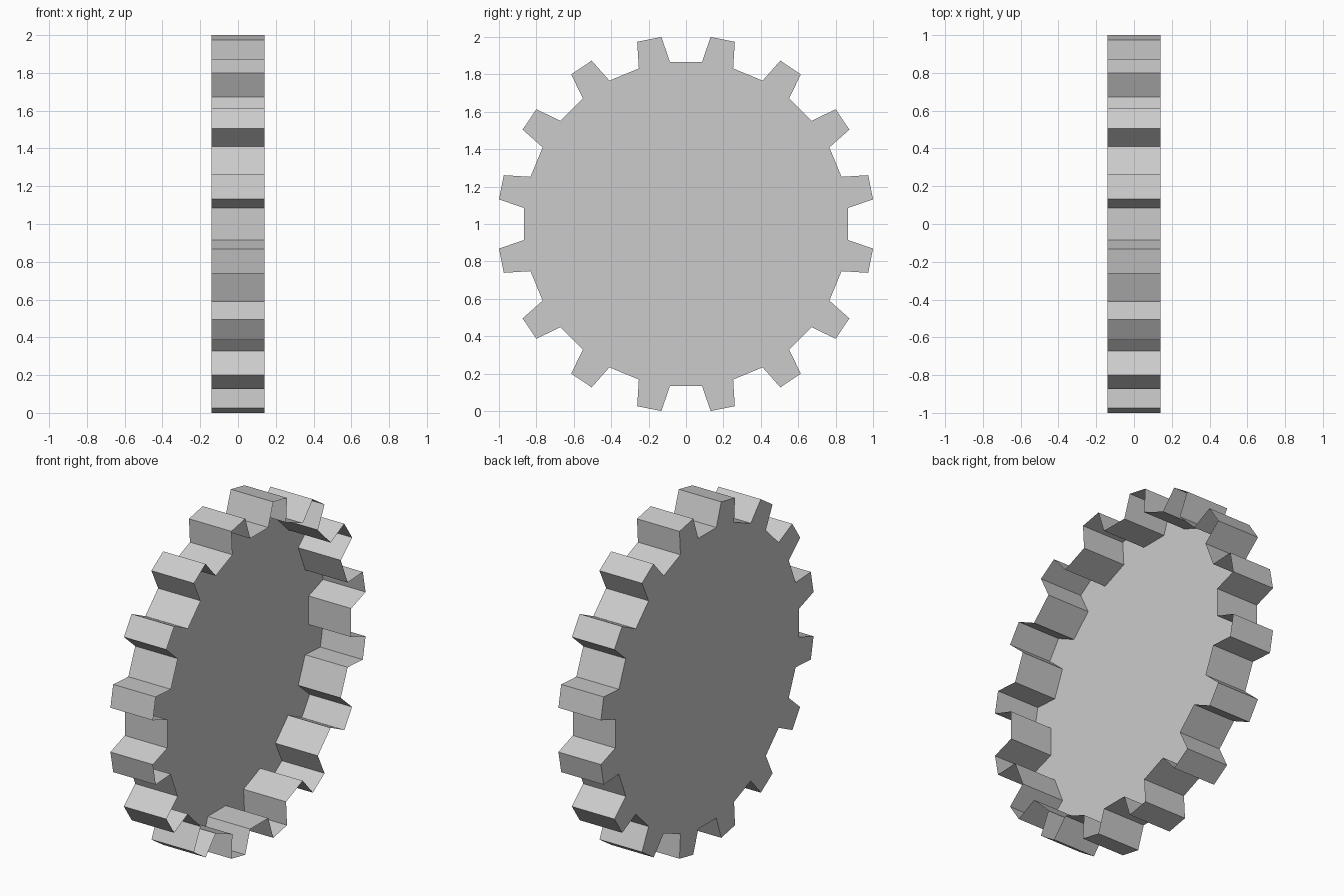
import bpy
import bmesh
from math import sin, cos, radians

cube = bpy.data.objects.get("Cube")
if cube:
    bpy.data.objects.remove(cube, do_unlink=True)

TEETH = 16
ROOT_RADIUS, TIP_RADIUS = 0.869, 1.0086
HALF_WIDTH = 0.14
PITCH = 360 / TEETH

# Plain grey
grey = bpy.data.materials.new("light grey")
grey.use_nodes = True
colour = (0.6, 0.6, 0.6, 1)
grey.diffuse_color = colour
grey.node_tree.nodes["Principled BSDF"].inputs["Base Color"].default_value = colour

# Each tooth: root, tip, tip, root, as angle from the tooth centre and radius
tooth = [(-PITCH / 4, ROOT_RADIUS), (-PITCH / 6, TIP_RADIUS),
         (PITCH / 6, TIP_RADIUS), (PITCH / 4, ROOT_RADIUS)]
outline = [(radians((i + 0.5) * PITCH + a), r) for i in range(TEETH) for a, r in tooth]

bm = bmesh.new()


def ring(x):
    return [bm.verts.new((x, r * cos(a), 1 + r * sin(a))) for a, r in outline]


# Closed face on the -x side, thin toothed rim, open on the +x side
back, front = ring(-HALF_WIDTH), ring(HALF_WIDTH)
bm.faces.new(back[::-1])
for i in range(len(outline)):
    j = (i + 1) % len(outline)
    bm.faces.new((back[i], back[j], front[j], front[i]))

mesh = bpy.data.meshes.new("gear_wheel")
bm.to_mesh(mesh)
bm.free()
mesh.materials.append(grey)
gear = bpy.data.objects.new("gear_wheel", mesh)
bpy.context.collection.objects.link(gear)
